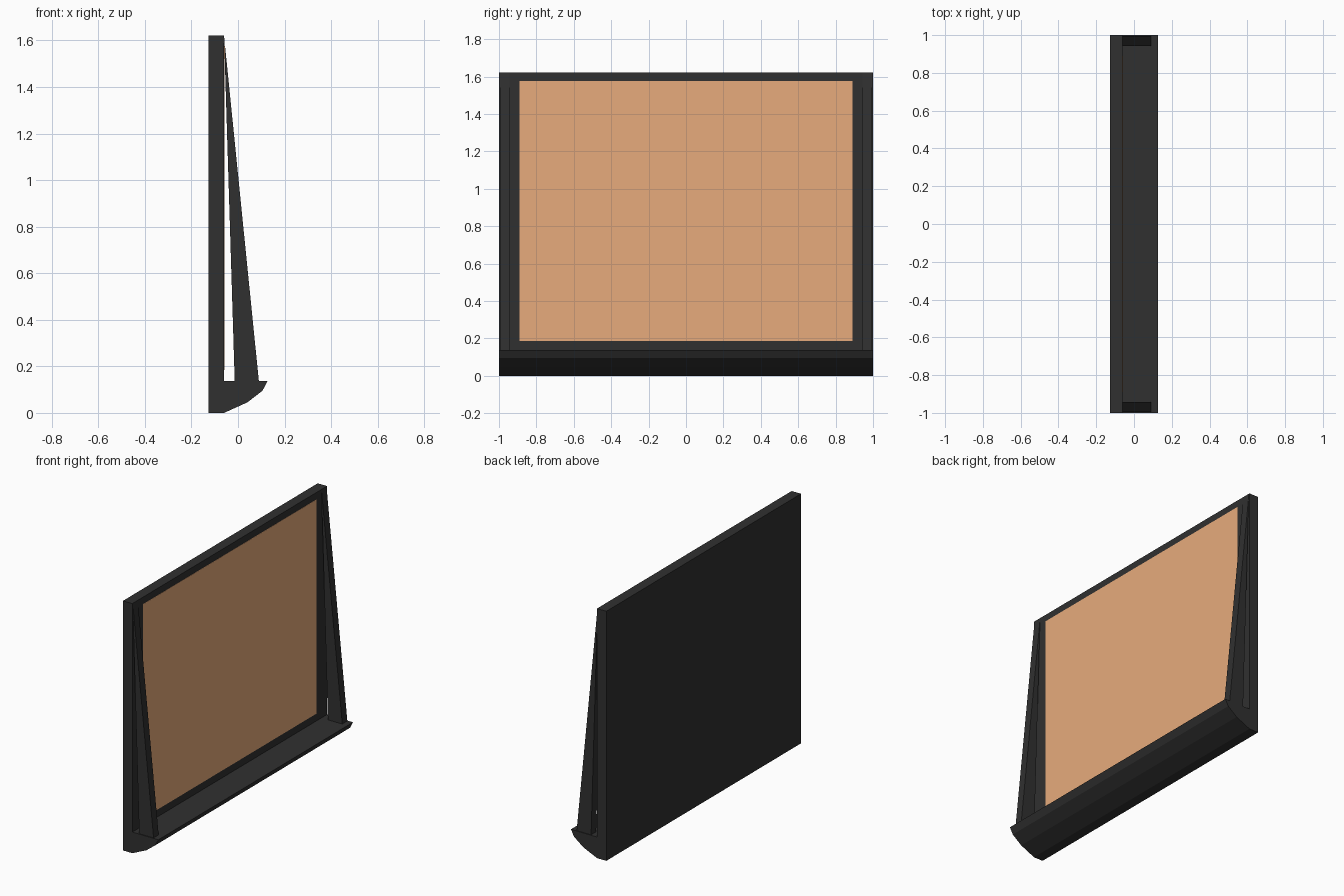
import bpy

if "Cube" in bpy.data.objects:
    bpy.data.objects.remove(bpy.data.objects["Cube"])


def material(name, color):
    m = bpy.data.materials.new(name)
    m.diffuse_color = (*color, 1)
    m.use_nodes = True
    m.node_tree.nodes["Principled BSDF"].inputs["Base Color"].default_value = m.diffuse_color
    return m


dark = material("dark_plastic", (0.03, 0.03, 0.03))
amber = material("amber_screen", (0.8, 0.41, 0.2))


def extrude_profile(name, profile, y0, y1, mat):
    """Prism: an x-z outline extruded along y."""
    n = len(profile)
    verts = [(x, y, z) for y in (y0, y1) for x, z in profile]
    faces = [tuple(range(n)), tuple(reversed(range(n, 2 * n)))]
    faces += [(i, i + n, (i + 1) % n + n, (i + 1) % n) for i in range(n)]
    mesh = bpy.data.meshes.new(name)
    mesh.from_pydata(verts, [], faces)
    mesh.materials.append(mat)
    obj = bpy.data.objects.new(name, mesh)
    bpy.context.collection.objects.link(obj)
    return obj


BACK, FRONT, TOP, LEDGE = -0.127, -0.06, 1.622, 0.137

# Back panel and curved bottom tray in one outline
extrude_profile("panel_with_tray", [
    (BACK, 0), (FRONT, 0), (0.04, 0.045), (0.105, 0.095), (0.127, LEDGE),
    (FRONT, LEDGE), (FRONT, TOP), (BACK, TOP)], -1, 1, dark)

# Screen sheet lying on the panel front
extrude_profile("screen", [
    (FRONT - 0.005, 0.185), (FRONT + 0.001, 0.185),
    (FRONT + 0.001, 1.577), (FRONT - 0.005, 1.577)], -0.89, 0.89, amber)

# Tapering side struts, mirrored to the other end
strut = extrude_profile("side_struts", [
    (-0.014, LEDGE - 0.004), (0.09, LEDGE - 0.004), (FRONT, TOP - 0.002)],
    0.943, 0.995, dark)
mirror = strut.modifiers.new("mirror", 'MIRROR')
mirror.use_axis = (False, True, False)
mirror.use_mirror_merge = False
